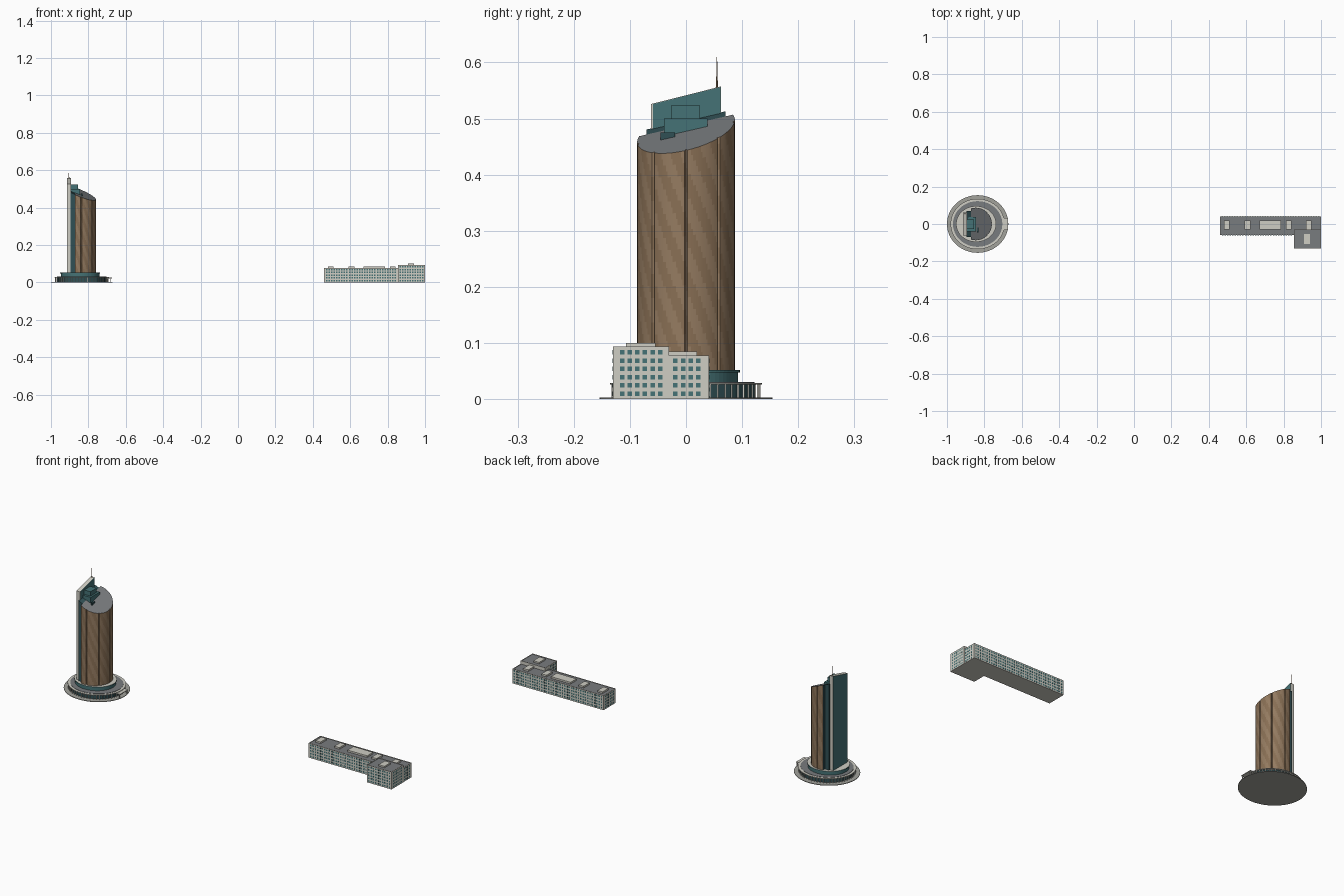
import bpy, bmesh, math

if "Cube" in bpy.data.objects:
    bpy.data.objects.remove(bpy.data.objects["Cube"])

def mat(name, r, g, b):
    m = bpy.data.materials.new(name)
    m.diffuse_color = (r, g, b, 1)
    m.use_nodes = True
    m.node_tree.nodes["Principled BSDF"].inputs["Base Color"].default_value = m.diffuse_color
    return m

WHITE = mat("concrete", .62, .61, .55)
PAVE = mat("paving", .36, .36, .33)
TEAL = mat("teal_glass", .06, .17, .18)
DARK = mat("dark_glass", .03, .08, .09)
BROWN = mat("bronze_cladding", .25, .16, .09)
BROWN2 = mat("bronze_cladding_light", .30, .20, .12)
ROOF = mat("roof_grey", .19, .20, .21)

def finish(name, bm, *mats):
    bmesh.ops.recalc_face_normals(bm, faces=bm.faces)
    me = bpy.data.meshes.new(name)
    bm.to_mesh(me)
    bm.free()
    for m in mats:
        me.materials.append(m)
    ob = bpy.data.objects.new(name, me)
    bpy.context.collection.objects.link(ob)
    return ob

def add_box(bm, x0, x1, y0, y1, z0, z1, top=None):
    """Box; an optional top(x, y) function slants its upper face."""
    v = []
    for zz in (0, 1):
        for x, y in ((x0, y0), (x1, y0), (x1, y1), (x0, y1)):
            z = z0 if not zz else (top(x, y) if top else z1)
            v.append(bm.verts.new((x, y, z)))
    faces = [bm.faces.new(v[3::-1]), bm.faces.new(v[4:])]
    for i in range(4):
        j = (i + 1) % 4
        faces.append(bm.faces.new((v[i], v[j], v[j + 4], v[i + 4])))
    return faces

def box(name, m, *a, **k):
    bm = bmesh.new()
    add_box(bm, *a, **k)
    return finish(name, bm, m)

def oval(name, m, cx, rx, ry, z0, z1, n=64, top_mat=None):
    bm = bmesh.new()
    bmesh.ops.create_cone(bm, cap_ends=True, segments=n, radius1=1, radius2=1, depth=1)
    for v in bm.verts:
        v.co = (cx + rx * v.co.x, ry * v.co.y, z1 if v.co.z > 0 else z0)
    bm.normal_update()
    for f in bm.faces:
        f.material_index = 1 if f.normal.z > .5 else 0
    return finish(name, bm, m, top_mat or m)

# ---- tower podium: stacked ovals and a colonnade ----
PX = -.836
oval("plaza_disc", PAVE, PX, .164, .154, 0, .003)
oval("podium_glass", DARK, PX, .134, .124, .003, .026)
oval("podium_roof_rim", WHITE, PX, .145, .135, .026, .029)
oval("podium_roof", ROOF, PX, .132, .122, .029, .0305)
oval("upper_drum", TEAL, PX - .008, .103, .093, .03, .05)
oval("drum_roof", TEAL, PX - .008, .107, .096, .047, .052, top_mat=WHITE)
bm = bmesh.new()
for i in range(56):
    a = math.tau * i / 56
    x, y, w = PX + .141 * math.cos(a), .131 * math.sin(a), .0015
    add_box(bm, x - w, x + w, y - w, y + w, .003, .026)
finish("podium_columns", bm, WHITE)
box("entrance_canopy", WHITE, -.72, -.675, -.033, .033, .021, .025)
bm = bmesh.new()
for s in (-1, 1):
    add_box(bm, -.682, -.678, s * .03 - .002, s * .03 + .002, .003, .021)
finish("canopy_posts", bm, WHITE)

# ---- tower shaft: cut cylinder with vertical grooves and a slanted top ----
CX, R = -.847, .087
def slope(x, y):
    return .478 + .23 * y - .4 * (x - CX)

prof = []
for i in range(-53, 54):
    prof.append((i * 2, R))
grooves = (-84, -42, 0, 42, 84)
prof = [(a, R - (.004 if a in grooves else 0)) for a, _ in prof]
ROWS = 36
bm = bmesh.new()
cols = []
for a, r in prof:
    x, y = CX + r * math.cos(math.radians(a)), r * math.sin(math.radians(a))
    zt = slope(x, y)
    cols.append([bm.verts.new((x, y, .05 + (zt - .05) * k / ROWS)) for k in range(ROWS + 1)])
for i in range(len(cols) - 1):
    for k in range(ROWS):
        f = bm.faces.new((cols[i][k], cols[i + 1][k], cols[i + 1][k + 1], cols[i][k + 1]))
        f.material_index = ((2 * i + 3 * k) // 12) % 2
f = bm.faces.new([cols[0][0], cols[-1][0]] + [v for v in cols[-1][1:]]
                 + cols[0][:0:-1])
f.material_index = 2
f = bm.faces.new([c[-1] for c in cols])
f.material_index = 3
bm.faces.new([c[0] for c in reversed(cols)])
finish("tower_shaft", bm, BROWN, BROWN2, DARK, ROOF)

# recessed glass strip between shaft and rear slab
box("recess_glass", DARK, -.896, -.870, -.07, .07, .05, .5, top=lambda x, y: slope(x, y) - .001)

# ---- rear slab rising above the roof ----
def fin(x, y):
    return .5415 + .252 * y
box("rear_slab", WHITE, -.914, -.893, -.062, .062, .03, 0, top=fin)
for n, x in (("slab_glass_back", -.915), ("slab_glass_front", -.893)):
    box(n, TEAL, x, x + .001, -.059, .0615, .05, 0, top=lambda x, y: fin(x, y) - .001)
box("plant_room_lower", TEAL, -.892, -.845, -.039, .038, .47, .5)
box("plant_room_upper", TEAL, -.892, -.855, -.027, .025, .5, .523)
box("roof_hatch", DARK, -.84, -.832, -.045, -.02, .46, .475)

# spire
bm = bmesh.new()
for r, z0, z1 in ((.0022, .55, .575), (.001, .575, .61)):
    g = bmesh.ops.create_cone(bm, cap_ends=True, segments=8, radius1=r, radius2=r * .6, depth=z1 - z0)
    for v in g["verts"]:
        v.co.x -= .904
        v.co.y += .055
        v.co.z += (z0 + z1) / 2
finish("spire", bm, BROWN2)

# ---- low office building: main bar and front wing ----
def block(name, x0, x1, y0, y1, h):
    bm = bmesh.new()
    add_box(bm, x0, x1, y0, y1, 0, h)[1].material_index = 1
    ob = finish(name, bm, WHITE, ROOF)
    t = .0025
    bm = bmesh.new()
    for a in ((x0, x1, y0, y0 + t), (x0, x1, y1 - t, y1),
              (x0, x0 + t, y0 + t, y1 - t), (x1 - t, x1, y0 + t, y1 - t)):
        add_box(bm, *a, h, h + .002)
    finish(name + "_parapet", bm, WHITE)

block("main_bar", .46, .999, -.06, .041, .076)
block("front_wing", .855, 1.0, -.13, -.03, .092)

def windows(name, axis, c, a0, a1, rows, pitch=.0136):
    """Grid of window panes on a wall: axis is the wall normal, c its position."""
    bm = bmesh.new()
    n = max(1, int((a1 - a0 - .006) / pitch))
    start = (a0 + a1) / 2 - (n - 1) * pitch / 2
    for i in range(n):
        for k in range(rows):
            p, z, w, d = start + i * pitch, .0095 + k * .0148, .004, .0006
            if axis == "y":
                add_box(bm, p - w, p + w, c - d, c + d, z - w, z + w)
            else:
                add_box(bm, c - d, c + d, p - w, p + w, z - w, z + w)
    finish(name, bm, TEAL)

windows("main_front_windows", "y", -.06, .46, .855, 5)
windows("main_back_windows", "y", .041, .46, 1.0, 5)
windows("main_left_windows", "x", .46, -.06, .041, 5)
windows("main_right_windows", "x", .999, -.03, .033, 5)
windows("wing_front_windows", "y", -.13, .855, 1.0, 6)
windows("wing_right_windows", "x", .9995, -.13, -.03, 6)
windows("wing_left_windows", "x", .855, -.13, -.06, 6)

# rooftop equipment boxes
for i, (x0, x1) in enumerate(((.48, .51), (.592, .622), (.67, .786), (.812, .842), (.92, .95))):
    box(f"roof_box_{i + 1}", WHITE, x0, x1, -.03, .02, .076, .085)
box("wing_roof_box", WHITE, .908, .942, -.107, -.054, .092, .1)
